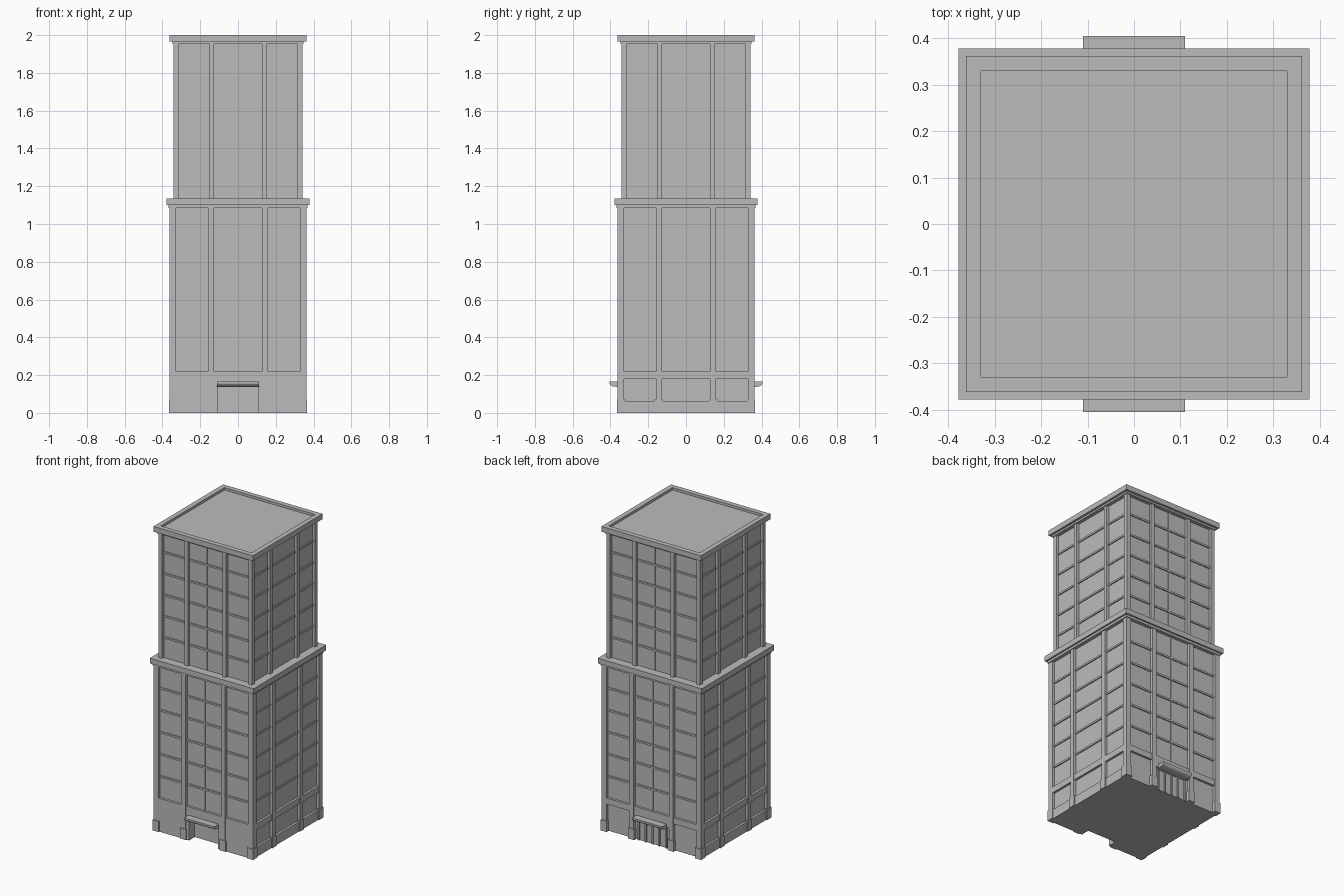
import bpy, bmesh, math
from mathutils import Matrix

cube = bpy.data.objects.get("Cube")
if cube:
    bpy.data.objects.remove(cube, do_unlink=True)

stone = bpy.data.materials.new("grey stone")
stone.use_nodes = True
colour = (0.5, 0.5, 0.5, 1)
stone.diffuse_color = colour
stone.node_tree.nodes["Principled BSDF"].inputs["Base Color"].default_value = colour

parts = {}


def box(part, x, y, z, turn=0):
    """Add a box spanning the x, y, z ranges, turned about z in quarter turns."""
    bm = parts.setdefault(part, bmesh.new())
    size = [b - a for a, b in (x, y, z)]
    mid = [(a + b) / 2 for a, b in (x, y, z)]
    m = (Matrix.Rotation(turn * math.pi / 2, 4, 'Z')
         @ Matrix.Translation(mid) @ Matrix.Diagonal((*size, 1)))
    bmesh.ops.create_cube(bm, size=1, matrix=m)


def slab(part, half, z):
    box(part, (-half, half), (-half, half), z)


def awning(turn):
    """Canopy with a flat top and a curved underside."""
    bm = parts.setdefault("entrance_canopy", bmesh.new())
    profile = [(-0.34, 0.165), (-0.405, 0.165), (-0.405, 0.158)]
    for i in range(1, 6):
        a = i / 5 * math.pi / 2
        profile.append((-0.37 - 0.035 * math.cos(a), 0.158 - 0.02 * math.sin(a)))
    profile.append((-0.34, 0.138))
    face = bm.faces.new([bm.verts.new((-0.11, y, z)) for y, z in profile])
    new = bmesh.ops.extrude_face_region(bm, geom=[face])["geom"]
    tip = [v for v in new if isinstance(v, bmesh.types.BMVert)]
    bmesh.ops.translate(bm, verts=tip, vec=(0.22, 0, 0))
    bmesh.ops.rotate(bm, verts=list({*face.verts, *tip}),
                     matrix=Matrix.Rotation(turn * math.pi / 2, 3, 'Z'))


DEPTH = 0.018
LOW, HIGH = 0.362, 0.341
low_core, high_core = LOW - DEPTH, HIGH - DEPTH
DOOR, DOOR_TOP, DOOR_BACK = 0.105, 0.145, -0.3

# Recessed walls, with an open porch at the front
slab("lower_walls", low_core, (DOOR_TOP, 1.1))
box("lower_walls", (-low_core, low_core), (DOOR_BACK, low_core), (0, DOOR_TOP))
for x in ((-low_core, -DOOR), (DOOR, low_core)):
    box("lower_walls", x, (-low_core, DOOR_BACK), (0, DOOR_TOP))
slab("upper_walls", high_core, (1.1, 1.98))


def tier(name, half, z, inner, outer, corner, floors, turn, mullion):
    """Piers, floor ledges and mullion of one face of a tier."""
    wall = -half + DEPTH
    for s in (-1, 1):
        box(name + "_piers", sorted((s * inner, s * outer)), (-half, wall + 0.01), z, turn)
        # corner piers overlap the neighbouring face
        box(name + "_piers", sorted((s * corner, s * half)), (-half, -corner), z, turn)
    for f in floors:
        box(name + "_floor_ledges", (-corner, corner), (wall - 0.007, wall + 0.01),
            (f - 0.006, f + 0.006), turn)
    if mullion:
        box(name + "_mullions", (-0.005, 0.005), (wall - 0.005, wall + 0.01),
            (max(z[0], 0.22), z[1]), turn)


low_floors = [0.36 + 0.145 * i for i in range(5)]
high_floors = [1.27 + 0.14 * i for i in range(5)]
for turn in range(4):
    street = turn % 2 == 0
    tier("lower", LOW, (0, 1.1), 0.128, 0.16, 0.327, low_floors, turn, street)
    tier("upper", HIGH, (1.1, 1.97), 0.126, 0.152, 0.314, high_floors, turn, street)
    wall = -low_core + 0.01

    # Band above the ground floor and pier blocks at its foot
    box("ground_band", (-0.33, 0.33), (-LOW + 0.003, wall), (0.18, 0.22), turn)
    for s in (-1, 1):
        box("pier_blocks", sorted((s * 0.122, s * 0.166)), (-LOW - 0.004, wall), (0, 0.07), turn)
        box("pier_blocks", sorted((s * 0.322, s * (LOW + 0.004))),
            (-LOW - 0.004, -0.322), (0, 0.07), turn)
    if not street:
        box("side_plinth", (-0.33, 0.33), (-LOW + 0.003, wall), (0, 0.063), turn)
    else:
        awning(turn)
        box("door_lintel", (-0.13, 0.13), (-LOW + 0.003, wall), (DOOR_TOP, 0.18), turn)

# Flush ground floor panels at the front
for s in (-1, 1):
    box("front_panels", sorted((s * 0.155, s * 0.33)), (-LOW + 0.003, -0.33), (0, 0.2))
    box("front_panels", sorted((s * DOOR, s * 0.13)), (-LOW + 0.003, -0.33), (0, 0.18))

# Back door frames
for i in range(5):
    x = -0.1 + 0.05 * i
    box("back_door_frames", (x - 0.005, x + 0.005), (-low_core - 0.008, -0.33), (0, DOOR_TOP), 2)

# Cornices, with a smaller moulding below each
slab("lower_cornice_moulding", 0.367, (1.085, 1.1))
slab("lower_cornice", 0.378, (1.1, 1.135))
slab("upper_cornice_moulding", 0.347, (1.953, 1.966))
slab("roof", 0.335, (1.966, 1.984))
for turn in range(4):
    box("roof_parapet", (-0.362, 0.33), (-0.362, -0.33), (1.965, 2.0), turn)

# Turn every part into an object
for name, bm in parts.items():
    bmesh.ops.recalc_face_normals(bm, faces=bm.faces)
    mesh = bpy.data.meshes.new(name)
    bm.to_mesh(mesh)
    bm.free()
    mesh.materials.append(stone)
    bpy.context.collection.objects.link(bpy.data.objects.new(name, mesh))
